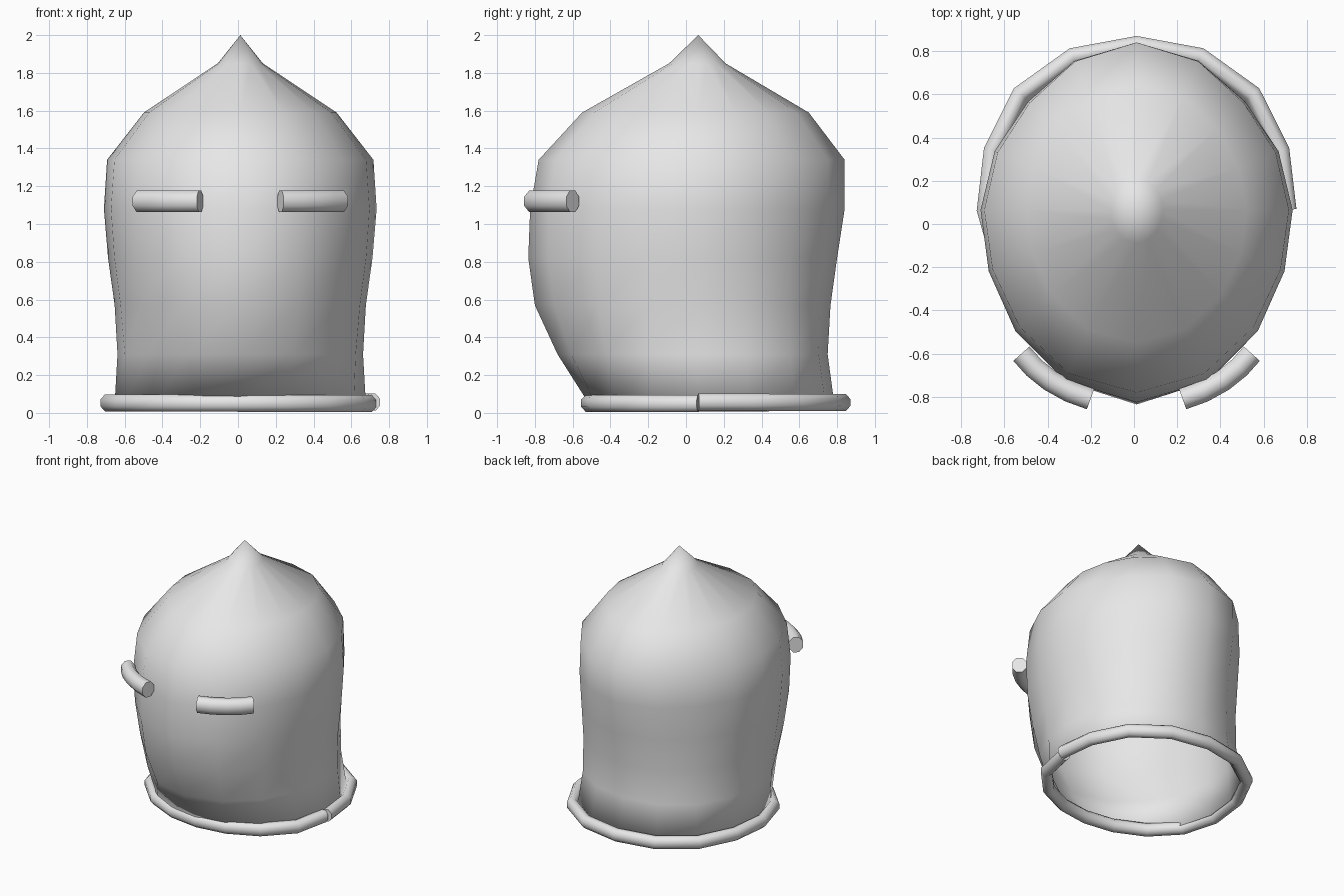
import bpy, bmesh, math
from mathutils import Vector

cube = bpy.data.objects.get("Cube")
if cube:
    bpy.data.objects.remove(cube, do_unlink=True)

steel = bpy.data.materials.new("pale grey steel")
steel.use_nodes = True
steel.diffuse_color = (0.8, 0.8, 0.8, 1)
steel.node_tree.nodes["Principled BSDF"].inputs["Base Color"].default_value = (0.8, 0.8, 0.8, 1)

SIDES = 16
CX, CY = 0.012, 0.065


def add_object(name, bm):
    bmesh.ops.recalc_face_normals(bm, faces=bm.faces)
    mesh = bpy.data.meshes.new(name)
    bm.to_mesh(mesh)
    bm.free()
    mesh.materials.append(steel)
    obj = bpy.data.objects.new(name, mesh)
    bpy.context.collection.objects.link(obj)
    return obj


def smooth(obj, angle):
    bpy.ops.object.select_all(action='DESELECT')
    obj.select_set(True)
    bpy.context.view_layer.objects.active = obj
    bpy.ops.object.shade_smooth_by_angle(angle=math.radians(angle))


def outline_point(i, side, front, back, fullness, z):
    """Point on an egg-shaped ring, spaced by equal angles from +x."""
    a = math.tau * i / SIDES
    c, s = math.cos(a), math.sin(a)
    depth = back if s > 0 else front
    r = 1 / math.hypot(c / side, s / depth)
    if s > 0:
        r *= 1 + fullness * math.sin(2 * a) ** 2
    return Vector((CX + r * c, CY + r * s, z))


def bridge(bm, rings, closed=True):
    for lower, upper in zip(rings, rings[1:]):
        n = len(lower)
        for i in range(n if closed else n - 1):
            j = (i + 1) % n
            bm.faces.new((lower[i], lower[j], upper[j], upper[i]))


def sweep(name, path, width, height, sides, angle):
    """Horizontal tube with flat ends along an open path."""
    bm = bmesh.new()
    rings = []
    for k, p in enumerate(path):
        before = (p - path[k - 1]).normalized() if k else None
        after = (path[k + 1] - p).normalized() if k < len(path) - 1 else None
        d = ((before or after) + (after or before)).normalized()
        out = Vector((d.y, -d.x, 0)).normalized()
        ring = []
        for i in range(sides):
            a = math.tau * (i + 0.5) / sides
            k_fit = 0.5 / math.cos(math.pi / sides)
            ring.append(bm.verts.new(p + out * width * k_fit * math.cos(a)
                                     + Vector((0, 0, height * k_fit * math.sin(a)))))
        rings.append(ring)
    bridge(bm, rings)
    bm.faces.new(rings[0])
    bm.faces.new(rings[-1])
    smooth(add_object(name, bm), angle)


# Helmet shell: height, half width, front depth, back depth, rear fullness
levels = [
    (0.05, 0.665, 0.58, 0.72, 0.05),
    (0.31, 0.65, 0.745, 0.685, 0.03),
    (0.57, 0.665, 0.865, 0.70, 0.0),
    (0.82, 0.70, 0.90, 0.735, -0.03),
    (1.08, 0.722, 0.89, 0.775, -0.05),
    (1.34, 0.705, 0.845, 0.775, -0.05),
    (1.59, 0.51, 0.615, 0.585, -0.03),
    (1.85, 0.12, 0.155, 0.145, 0.0),
]
bm = bmesh.new()
rings = [[bm.verts.new(outline_point(i, w, f, b, k, z)) for i in range(SIDES)]
         for z, w, f, b, k in levels]
bridge(bm, rings)
tip = bm.verts.new((CX, CY, 2.0))
for i in range(SIDES):
    bm.faces.new((rings[-1][i], rings[-1][(i + 1) % SIDES], tip))
shell = add_object("helmet_shell", bm)
smooth(shell, 80)
wall = shell.modifiers.new("wall thickness", 'SOLIDIFY')
wall.thickness = 0.015
wall.offset = -1

# Bottom rim: an open loop that meets at a seam on the left side
rim_path = [outline_point(i, 0.70, 0.58, 0.765, 0.04, 0.057 - 0.008 * i / SIDES)
            for i in range(SIDES + 1)]
rim_path[-1].x -= 0.02
sweep("bottom_rim", rim_path, 0.08, 0.09, 8, 60)

# Raised brow guards in front of each eye
for name, s in (("left_eye_guard", 1), ("right_eye_guard", -1)):
    points = [(0.213, -0.81), (0.31, -0.775), (0.40, -0.725), (0.475, -0.665), (0.533, -0.60)]
    sweep(name, [Vector((CX + s * x, y, 1.12)) for x, y in points], 0.10, 0.115, 8, 60)
